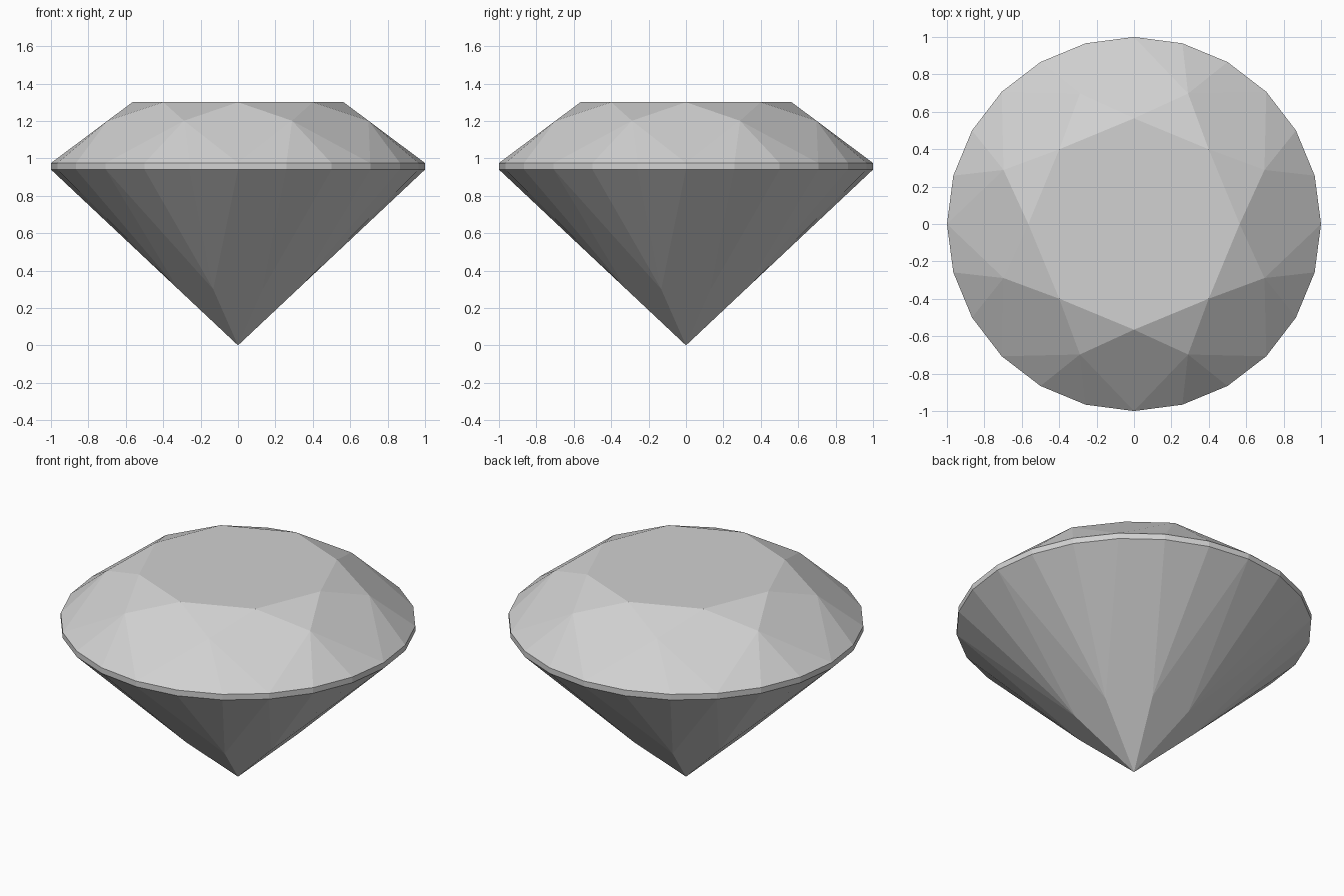
import bpy
import bmesh
from math import cos, pi, radians

if "Cube" in bpy.data.objects:
    bpy.data.objects.remove(bpy.data.objects["Cube"], do_unlink=True)

# Key heights of the cut
GIRDLE_LOW, GIRDLE_TOP, TABLE_Z = 0.94, 0.975, 1.3
TABLE_R = 0.565
HALF = pi / 8

# Single stone colour
stone = bpy.data.materials.new("pale_grey_stone")
stone.use_nodes = True
colour = (0.64, 0.64, 0.64, 1)
stone.diffuse_color = colour
stone.node_tree.nodes["Principled BSDF"].inputs["Base Color"].default_value = colour

bm = bmesh.new()


def ring(count, radius, z, turn=0.0):
    """Regular ring of vertices, returned in order."""
    made = bmesh.ops.create_circle(bm, segments=count, radius=radius)["verts"]
    for v in made:
        x, y = v.co.x, v.co.y
        v.co.z = z
    from_angle = sorted(made, key=lambda v: angle(v.co))
    for i, v in enumerate(from_angle):
        a = turn + 2 * pi * i / count
        v.co.x, v.co.y = radius * cos(a), radius * cos(a - pi / 2)
    return from_angle


def angle(co):
    return co.xy.angle_signed((1, 0)) % (2 * pi)


def facets(apexes, girdle):
    """Three girdle triangles below or above every half-step vertex."""
    for i, apex in enumerate(apexes):
        for j in range(3):
            bm.faces.new((apex, girdle[3 * i + j], girdle[(3 * i + j + 1) % 24]))


# Bezel vertices lie on the main crown plane, pavilion vertices on the main pavilion plane
crown_r = 0.755
crown_t = (crown_r * cos(HALF) - TABLE_R) / (1 - TABLE_R)
crown_z = TABLE_Z + (GIRDLE_TOP - TABLE_Z) * crown_t
pavilion_z = 0.3
pavilion_r = pavilion_z / GIRDLE_LOW / cos(HALF)

table = ring(8, TABLE_R, TABLE_Z)
crown = ring(8, crown_r, crown_z, HALF)
girdle_top = ring(24, 1, GIRDLE_TOP)
girdle_low = ring(24, 1, GIRDLE_LOW)
pavilion = ring(8, pavilion_r, pavilion_z, HALF)
culet = bm.verts.new((0, 0, 0))

# Table, star facets and the kite-shaped main facets
bm.faces.new(table)
for i in range(8):
    bm.faces.new((table[i], crown[i], table[(i + 1) % 8]))
    bm.faces.new((table[i], crown[i - 1], girdle_top[3 * i], crown[i]))
    bm.faces.new((culet, pavilion[i], girdle_low[3 * i], pavilion[i - 1]))

# Upper and lower girdle facets, then the thin girdle band
facets(crown, girdle_top)
facets(pavilion, girdle_low)
for i in range(24):
    k = (i + 1) % 24
    bm.faces.new((girdle_low[i], girdle_low[k], girdle_top[k], girdle_top[i]))

# Drop the circles' spare edges, if any, and face everything outward
bmesh.ops.delete(bm, geom=[e for e in bm.edges if not e.link_faces], context="EDGES")
bmesh.ops.recalc_face_normals(bm, faces=bm.faces)

mesh = bpy.data.meshes.new("cut_gemstone")
bm.to_mesh(mesh)
bm.free()
mesh.materials.append(stone)
gem = bpy.data.objects.new("cut_gemstone", mesh)
bpy.context.collection.objects.link(gem)
